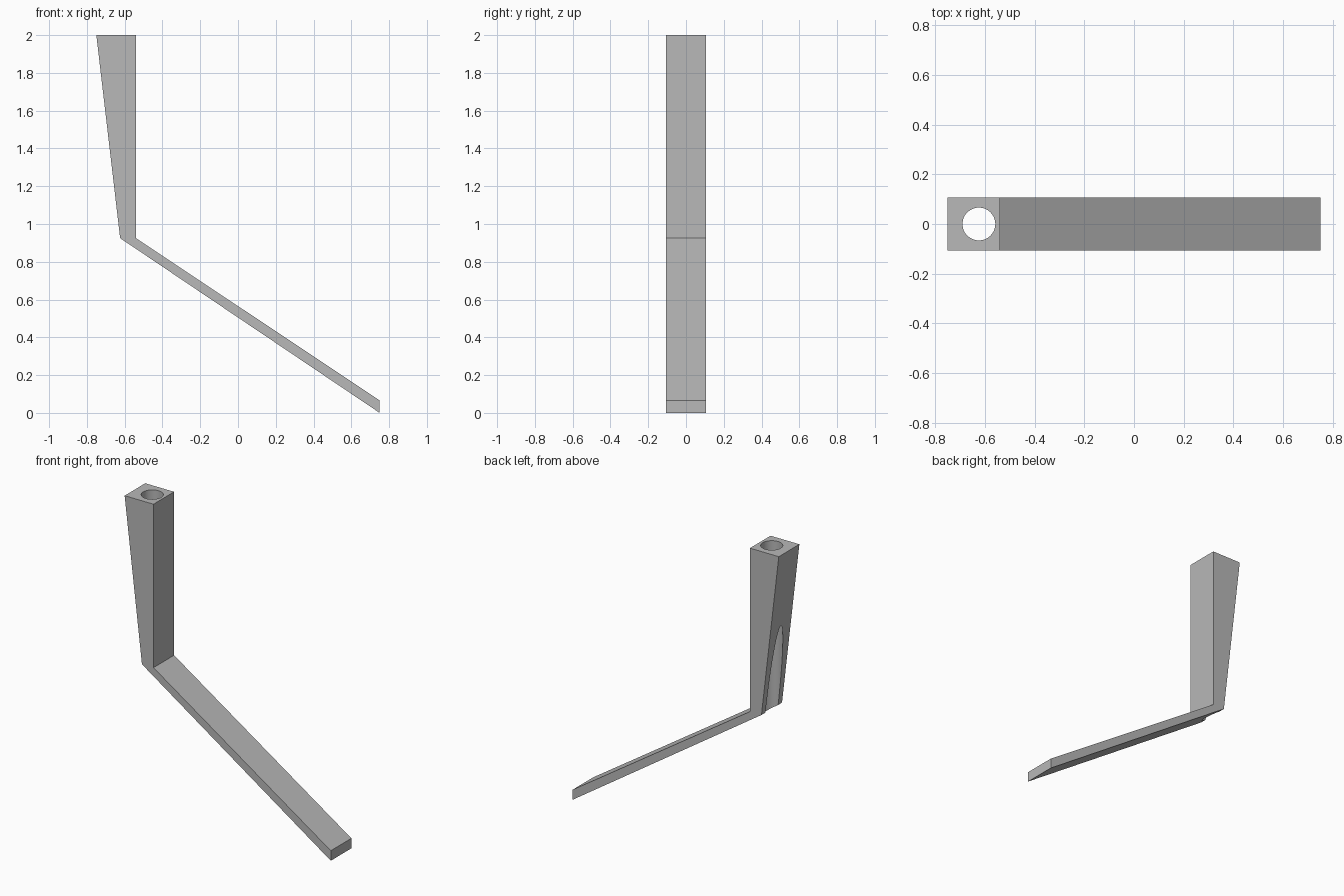
import bpy
import bmesh
import math
from mathutils import Vector

cube = bpy.data.objects.get("Cube")
if cube:
    bpy.data.objects.remove(cube, do_unlink=True)

HALF_WIDTH = 0.107
BEND_Z = 0.925

# Plain grey material
grey = bpy.data.materials.new("plain grey")
grey.use_nodes = True
colour = (0.48, 0.48, 0.48, 1)
grey.diffuse_color = colour
grey.node_tree.nodes["Principled BSDF"].inputs["Base Color"].default_value = colour

# Bent bracket: tapered post and sloping arm as one extruded side profile
profile = [(-0.75, 2), (-0.624, BEND_Z), (0.75, 0), (0.75, 0.066),
           (-0.54, BEND_Z), (-0.54, 2)]
bm = bmesh.new()
side = bm.faces.new([bm.verts.new((x, -HALF_WIDTH, z)) for x, z in profile])
extruded = bmesh.ops.extrude_face_region(bm, geom=[side])
new_verts = [g for g in extruded["geom"] if isinstance(g, bmesh.types.BMVert)]
bmesh.ops.translate(bm, verts=new_verts, vec=Vector((0, 2 * HALF_WIDTH, 0)))
bmesh.ops.recalc_face_normals(bm, faces=bm.faces)
mesh = bpy.data.meshes.new("angled_bracket")
bm.to_mesh(mesh)
bm.free()
mesh.materials.append(grey)
bracket = bpy.data.objects.new("angled_bracket", mesh)
bpy.context.collection.objects.link(bracket)

# Vertical bore down the post, breaking out through the tapered face
bpy.ops.mesh.primitive_cylinder_add(vertices=48, radius=0.066, depth=2,
                                    location=(-0.624, 0, 1.5))
bore = bpy.context.object
bore.name = "bore_cutter"
bore.data.materials.append(grey)
bore.hide_render = True

cut = bracket.modifiers.new("bore", "BOOLEAN")
cut.operation = "DIFFERENCE"
cut.solver = "EXACT"
cut.object = bore

bpy.ops.object.select_all(action="DESELECT")
bracket.select_set(True)
bpy.context.view_layer.objects.active = bracket
bpy.ops.object.modifier_apply(modifier=cut.name)
bpy.data.objects.remove(bore, do_unlink=True)

# Smooth bore wall, crisp outer edges
bpy.ops.object.shade_smooth_by_angle(angle=math.radians(20))
